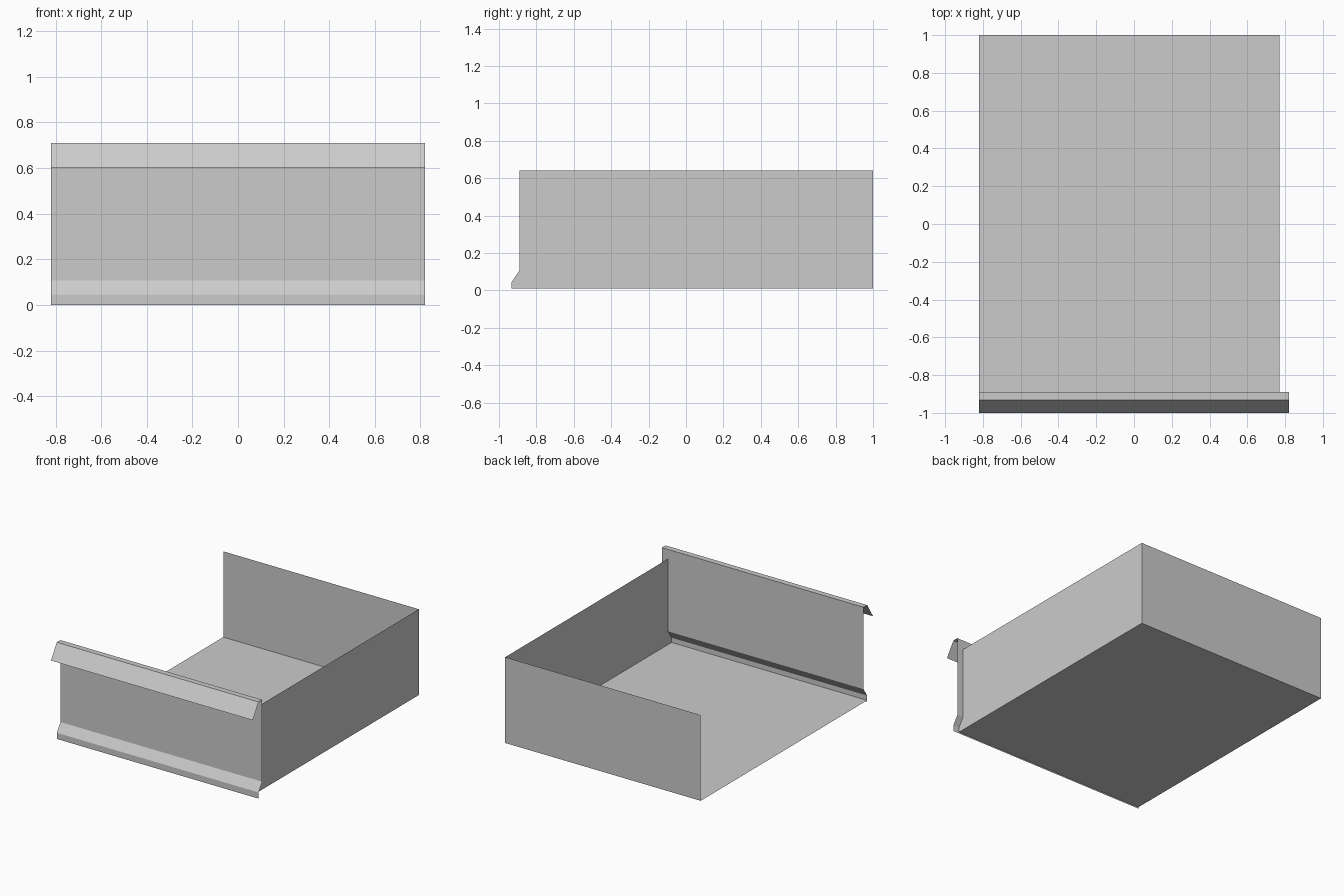
import bpy
import bmesh
from mathutils import Vector

cube = bpy.data.objects.get("Cube")
if cube:
    bpy.data.objects.remove(cube, do_unlink=True)

LEFT, RIGHT, FRONT_RIGHT = -0.82, 0.77, 0.82
BACK, FACE, FOOT, LIP = 1.0, -0.89, -0.932, -1.0
FLOOR, RIM = 0.01, 0.64
KINK_LOW, KINK_HIGH = 0.045, 0.108

# Single sheet metal colour
grey = bpy.data.materials.new("sheet grey")
grey.use_nodes = True
colour = (0.6, 0.6, 0.6, 1)
grey.diffuse_color = colour
grey.node_tree.nodes["Principled BSDF"].inputs["Base Color"].default_value = colour


def finish(name, bm):
    mesh = bpy.data.meshes.new(name)
    bm.to_mesh(mesh)
    bm.free()
    mesh.materials.append(grey)
    obj = bpy.data.objects.new(name, mesh)
    bpy.context.collection.objects.link(obj)
    return obj


def flat_sheet(name, corners):
    """One flat panel from its outline."""
    bm = bmesh.new()
    bm.faces.new([bm.verts.new(c) for c in corners])
    return finish(name, bm)


def folded_sheet(name, profile, x0, x1):
    """A folded strip: a y-z profile swept along x."""
    bm = bmesh.new()
    verts = [bm.verts.new((x0, y, z)) for y, z in profile]
    edges = [bm.edges.new(pair) for pair in zip(verts, verts[1:])]
    swept = bmesh.ops.extrude_edge_only(bm, edges=edges)["geom"]
    moved = [g for g in swept if isinstance(g, bmesh.types.BMVert)]
    bmesh.ops.translate(bm, verts=moved, vec=Vector((x1 - x0, 0, 0)))
    # Outward side faces the front, or up
    bm.normal_update()
    flipped = [f for f in bm.faces if f.normal.z - f.normal.y < 0]
    bmesh.ops.reverse_faces(bm, faces=flipped)
    return finish(name, bm)


# Front panel with stepped foot and hooked handle lip
folded_sheet("front_panel", [
    (FOOT, 0), (FOOT, KINK_LOW), (FACE, KINK_HIGH),
    (FACE, 0.71), (FOOT, 0.71), (LIP, 0.602),
], LEFT, FRONT_RIGHT)

# Floor, facing down
flat_sheet("floor", [
    (LEFT, FOOT, FLOOR), (LEFT, BACK, FLOOR),
    (RIGHT, BACK, FLOOR), (RIGHT, FOOT, FLOOR),
])

# Back wall, facing the back
flat_sheet("back_wall", [
    (RIGHT, BACK, FLOOR), (LEFT, BACK, FLOOR),
    (LEFT, BACK, RIM), (RIGHT, BACK, RIM),
])

# Left wall, its front edge following the step of the front panel
flat_sheet("left_wall", [
    (RIGHT, y, z) for y, z in [
        (FOOT, FLOOR), (BACK, FLOOR), (BACK, RIM),
        (FACE, RIM), (FACE, KINK_HIGH), (FOOT, KINK_LOW),
    ]
])
